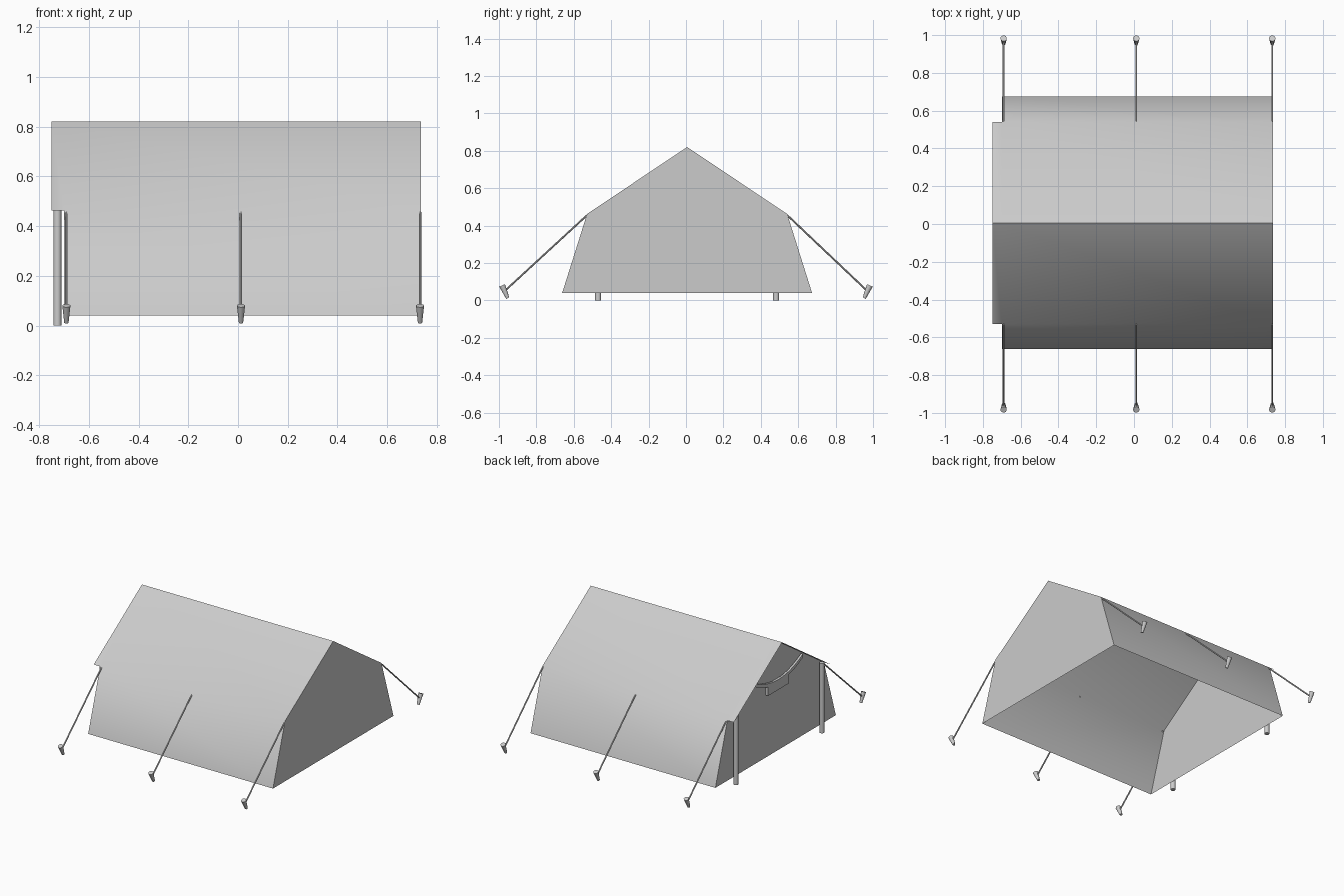
import bpy, math
from mathutils import Vector

if "Cube" in bpy.data.objects:
    bpy.data.objects.remove(bpy.data.objects["Cube"])

FRONT, BACK, LIP = -0.70, 0.735, -0.75
MID = 0.006
# half cross-section from hem to ridge, mirrored to a full profile
half = [(0.668, 0.04), (0.535, 0.462), (0.0, 0.82)]
profile = [(MID - y, z) for y, z in half] + [(MID + y, z) for y, z in half[-2::-1]]


def mesh_object(name, verts, faces, smooth=None):
    me = bpy.data.meshes.new(name)
    me.from_pydata(verts, [], faces)
    me.update()
    ob = bpy.data.objects.new(name, me)
    bpy.context.collection.objects.link(ob)
    if smooth:
        shade(ob, smooth)
    return ob


def shade(ob, angle):
    bpy.ops.object.select_all(action='DESELECT')
    ob.select_set(True)
    bpy.context.view_layer.objects.active = ob
    bpy.ops.object.shade_smooth_by_angle(angle=math.radians(angle))


def rod(name, a, b, r1, r2, sides=12):
    a, b = Vector(a), Vector(b)
    d = b - a
    bpy.ops.mesh.primitive_cone_add(vertices=sides, radius1=r1, radius2=r2,
                                    depth=d.length, location=(a + b) / 2)
    ob = bpy.context.object
    ob.rotation_euler = d.to_track_quat('Z', 'Y').to_euler()
    ob.name = name
    shade(ob, 40)
    return ob


# canvas: roof and side walls, with the roof carried past the entrance wall
verts = [(x, y, z) for x in (FRONT, BACK) for y, z in profile]
faces = [(i, i + 5, i + 6, i + 1) for i in range(4)]
verts += [(LIP, y, z) for y, z in profile[1:4]]
faces += [(10, 1, 2, 11), (11, 2, 3, 12)]
mesh_object("canvas", verts, [f[::-1] for f in faces], 45)

# end walls
mesh_object("entrance_wall", [(FRONT, y, z) for y, z in profile], [tuple(range(5))[::-1]])
mesh_object("rear_wall", [(BACK, y, z) for y, z in profile], [tuple(range(5))])

# sagging trim and a plain panel under the entrance gable
n = 12
ring = []
for i in range(n + 1):
    t = i / n * 2 - 1
    y, z = MID + 0.27 * t, 0.54 + 0.075 * t * t
    ring += [(-0.715, y, z - 0.012), (-0.715, y, z + 0.012)]
trim = mesh_object("gable_trim", ring,
                   [(2 * i, 2 * i + 1, 2 * i + 3, 2 * i + 2) for i in range(n)])
solid = trim.modifiers.new("thickness", 'SOLIDIFY')
solid.thickness = 0.015
solid.offset = 0
bpy.ops.mesh.primitive_cube_add(size=1, location=(-0.712, MID, 0.515))
panel = bpy.context.object
panel.name = "gable_panel"
panel.scale = (0.02, 0.23, 0.07)

for side, label in ((-1, "left"), (1, "right")):
    # entrance poles
    y = MID + side * 0.476
    rod(f"pole_{label}", (-0.726, y, 0), (-0.726, y, 0.49), 0.016, 0.016, 16)
    # guy ropes with tapered pegs
    for k, x in enumerate((-0.69, 0.012, 0.732)):
        rod(f"rope_{label}_{k}", (x, MID + side * 0.535, 0.456),
            (x, side * 0.972, 0.048), 0.005, 0.005, 8)
        rod(f"peg_{label}_{k}", (x, side * 0.953, 0.012),
            (x, side * 0.983, 0.08), 0.009, 0.017, 10)
